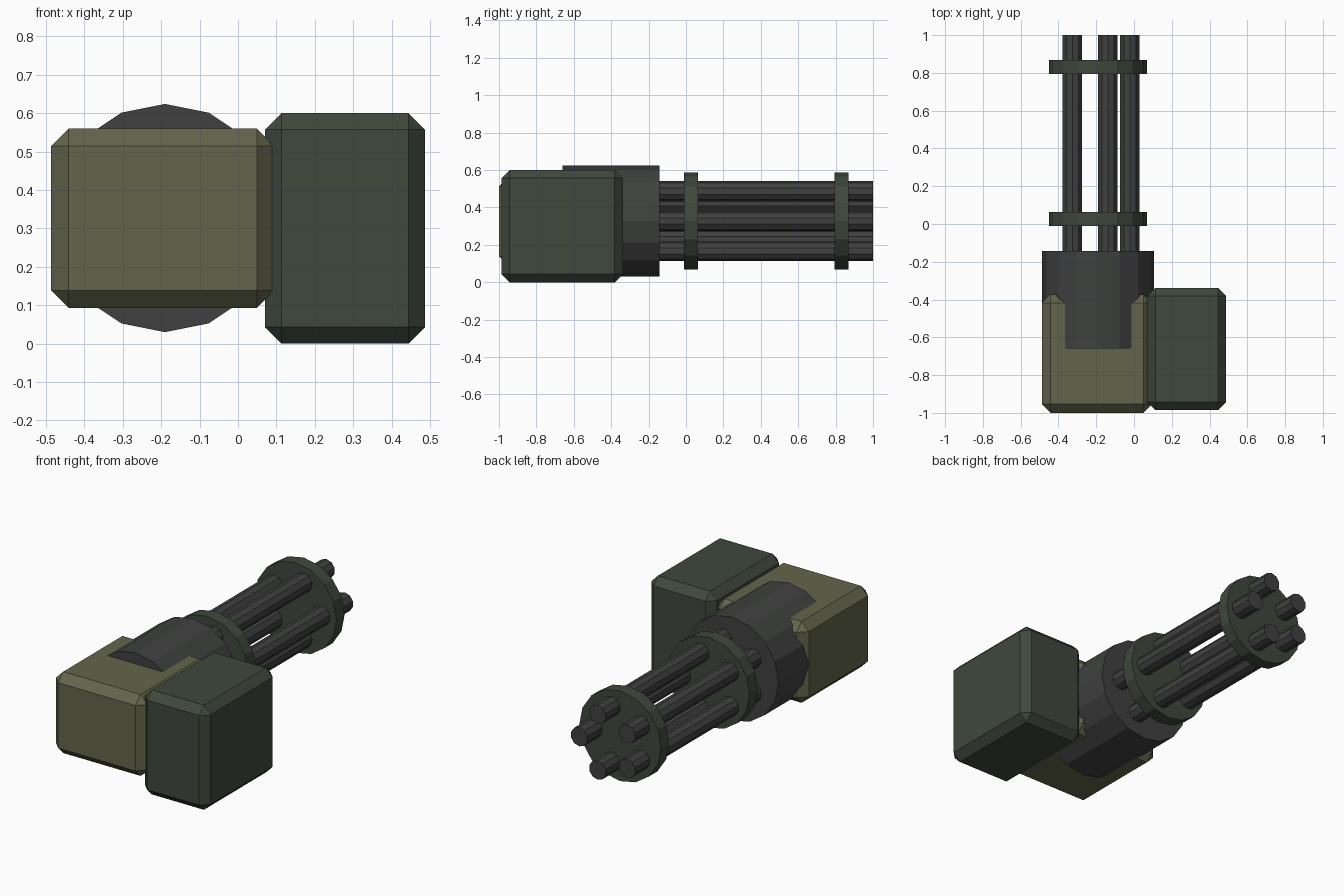
import bpy, math
from mathutils import Matrix, Vector

if "Cube" in bpy.data.objects:
    bpy.data.objects.remove(bpy.data.objects["Cube"])

AX, AZ = -0.19, 0.327  # barrel axis

def material(name, rgb):
    m = bpy.data.materials.new(name)
    m.diffuse_color = (*rgb, 1)
    m.use_nodes = True
    m.node_tree.nodes["Principled BSDF"].inputs["Base Color"].default_value = m.diffuse_color
    return m

OLIVE = material("olive", (0.125, 0.13, 0.07))
GREEN = material("dark_green", (0.05, 0.066, 0.046))
GREY = material("gunmetal", (0.05, 0.053, 0.05))

def box(name, lo, hi, bevel, mat):
    lo, hi = Vector(lo), Vector(hi)
    bpy.ops.mesh.primitive_cube_add(size=1)
    ob = bpy.context.object
    ob.name = name
    ob.data.transform(Matrix.Translation((lo + hi) / 2) @ Matrix.Diagonal((*(hi - lo), 1)))
    mod = ob.modifiers.new("chamfer", 'BEVEL')
    mod.width, mod.segments = bevel, 1
    ob.data.materials.append(mat)

def cylinder(name, x, z, y0, y1, radius, sides, mat):
    bpy.ops.mesh.primitive_cylinder_add(vertices=sides, radius=radius, depth=y1 - y0)
    ob = bpy.context.object
    ob.name = name
    ob.data.transform(Matrix.Translation((x, (y0 + y1) / 2, z)) @ Matrix.Rotation(math.pi / 2, 4, 'X'))
    ob.data.materials.append(mat)

# Chamfered housing and ammunition box
box("rear_housing", (-0.487, -1.0, 0.093), (0.095, -0.372, 0.56), 0.046, OLIVE)
box("ammo_box", (0.07, -0.986, 0), (0.487, -0.338, 0.6), 0.043, GREEN)

# Motor drum set into the housing
cylinder("motor_drum", AX, AZ, -0.66, -0.143, 0.297, 16, GREY)

# Clamp discs holding the barrels
cylinder("rear_clamp", AX, AZ, -0.011, 0.064, 0.259, 16, GREEN)
cylinder("front_clamp", AX, AZ, 0.793, 0.868, 0.259, 16, GREEN)

# Five barrels around the axis
for i in range(5):
    a = i * math.tau / 5
    cylinder(f"barrel_{i + 1}", AX + 0.168 * math.cos(a), AZ + 0.168 * math.sin(a),
             -0.2, 1.0, 0.054, 10, GREY)
